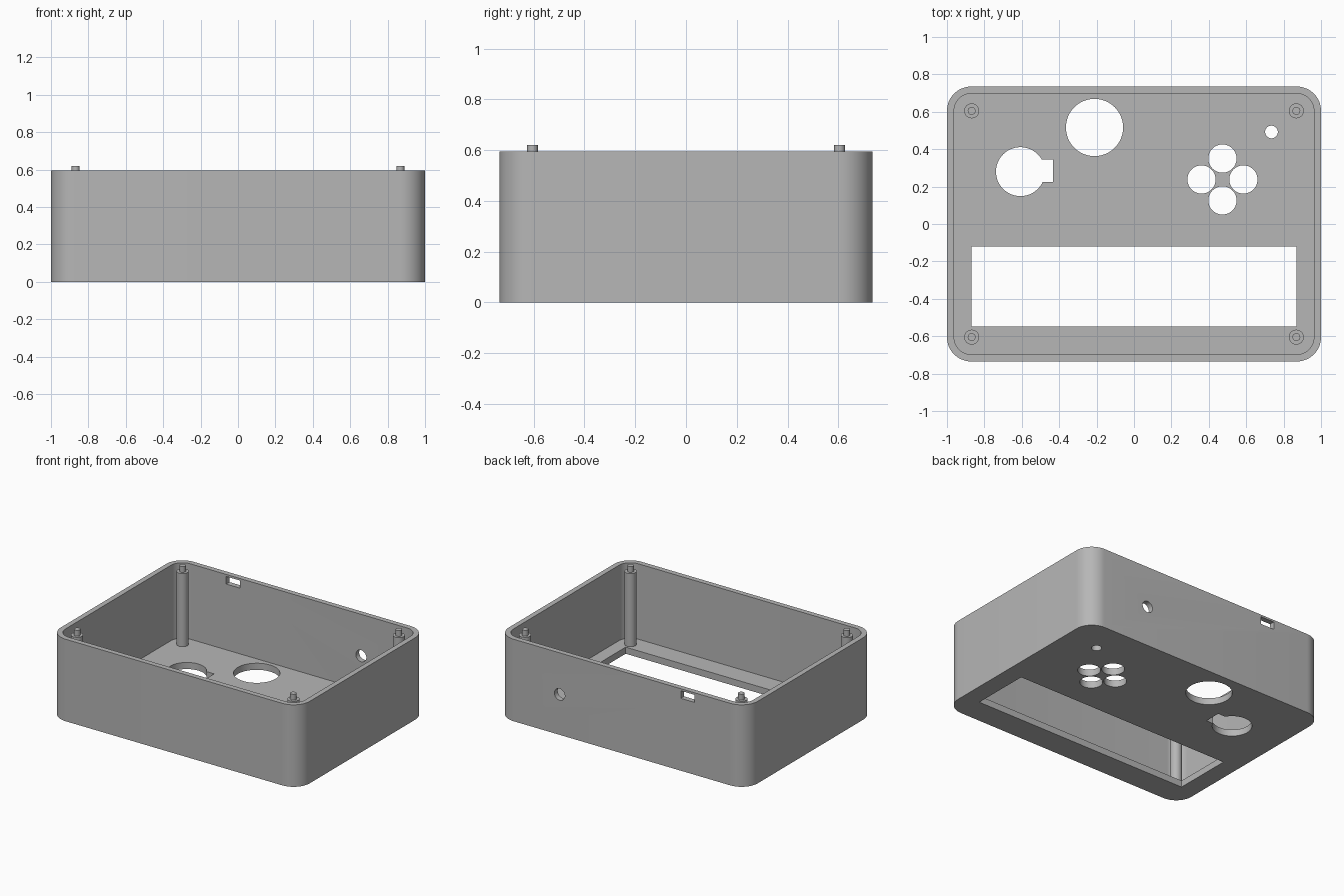
import bpy, bmesh
from math import pi, cos, sin
from mathutils import Matrix

old = bpy.data.objects.get("Cube")
if old:
    bpy.data.objects.remove(old, do_unlink=True)

HALF_X, HALF_Y, HEIGHT = 1.0, 0.735, 0.595
CORNER, WALL, FLOOR = 0.13, 0.038, 0.048

grey = bpy.data.materials.new("plain_grey")
grey.use_nodes = True
colour = (0.47, 0.47, 0.47, 1)
grey.diffuse_color = colour
grey.node_tree.nodes["Principled BSDF"].inputs["Base Color"].default_value = colour


def prism(name, outline, z0, z1):
    """Extrude a closed xy outline from z0 to z1."""
    bm = bmesh.new()
    base = bm.faces.new([bm.verts.new((x, y, z0)) for x, y in outline])
    top = bmesh.ops.extrude_face_region(bm, geom=[base])["geom"]
    verts = [v for v in top if isinstance(v, bmesh.types.BMVert)]
    bmesh.ops.translate(bm, verts=verts, vec=(0, 0, z1 - z0))
    bmesh.ops.recalc_face_normals(bm, faces=bm.faces)
    mesh = bpy.data.meshes.new(name)
    bm.to_mesh(mesh)
    bm.free()
    mesh.materials.append(grey)
    obj = bpy.data.objects.new(name, mesh)
    bpy.context.collection.objects.link(obj)
    return obj


def circle(x, y, r, n=48):
    return [(x + r * cos(2 * pi * i / n), y + r * sin(2 * pi * i / n)) for i in range(n)]


def rectangle(x0, y0, x1, y1):
    return [(x0, y0), (x1, y0), (x1, y1), (x0, y1)]


def rounded_rectangle(hx, hy, r, steps=12):
    points = []
    for quarter, (sx, sy) in enumerate([(1, 1), (-1, 1), (-1, -1), (1, -1)]):
        for i in range(steps + 1):
            a = (quarter + i / steps) * pi / 2
            points.append((sx * (hx - r) + r * cos(a), sy * (hy - r) + r * sin(a)))
    return points


def smooth(obj):
    bpy.ops.object.select_all(action='DESELECT')
    obj.select_set(True)
    bpy.context.view_layer.objects.active = obj
    bpy.ops.object.shade_smooth_by_angle(angle=pi / 6)


def cut(obj, cutter):
    cutter.hide_render = True
    mod = obj.modifiers.new("cut", 'BOOLEAN')
    mod.operation, mod.solver, mod.object = 'DIFFERENCE', 'EXACT', cutter
    bpy.context.view_layer.objects.active = obj
    bpy.ops.object.modifier_apply(modifier=mod.name)
    bpy.data.objects.remove(cutter, do_unlink=True)


# Open-topped case
case = prism("case_shell", rounded_rectangle(HALF_X, HALF_Y, CORNER), 0, HEIGHT)
cut(case, prism("cavity", rounded_rectangle(HALF_X - WALL, HALF_Y - WALL, CORNER - WALL),
                FLOOR, HEIGHT + 0.2))

# Openings through the floor: display window, notched dial, round holes, button cross
openings = [
    rectangle(-0.868, -0.548, 0.868, -0.12),
    circle(-0.607, 0.28, 0.131),
    rectangle(-0.6, 0.225, -0.433, 0.345),
    circle(-0.211, 0.516, 0.153),
    circle(0.735, 0.492, 0.034),
]
for dx, dy in [(1, 0), (-1, 0), (0, 1), (0, -1)]:
    openings.append(circle(0.473 + 0.112 * dx, 0.238 + 0.112 * dy, 0.0755))
for outline in openings:
    cut(case, prism("floor_cutter", outline, -0.1, FLOOR + 0.1))

# Openings through the back wall: cable hole and socket slot
for outline in [circle(0.5, 0.293, 0.042), rectangle(-0.583, 0.525, -0.473, 0.58)]:
    cutter = prism("back_cutter", outline, -0.1, 0.1)
    cutter.data.transform(Matrix.Translation((0, HALF_Y, 0)) @ Matrix.Rotation(pi / 2, 4, 'X'))
    cut(case, cutter)
smooth(case)

# Corner posts with locating pins
for x, side in [(-0.868, "right"), (0.868, "left")]:
    for y, end in [(-0.605, "front"), (0.605, "back")]:
        smooth(prism(f"{end}_{side}_post", circle(x, y, 0.04, 32), FLOOR - 0.01, 0.578))
        smooth(prism(f"{end}_{side}_pin", circle(x, y, 0.021, 32), 0.57, 0.62))
